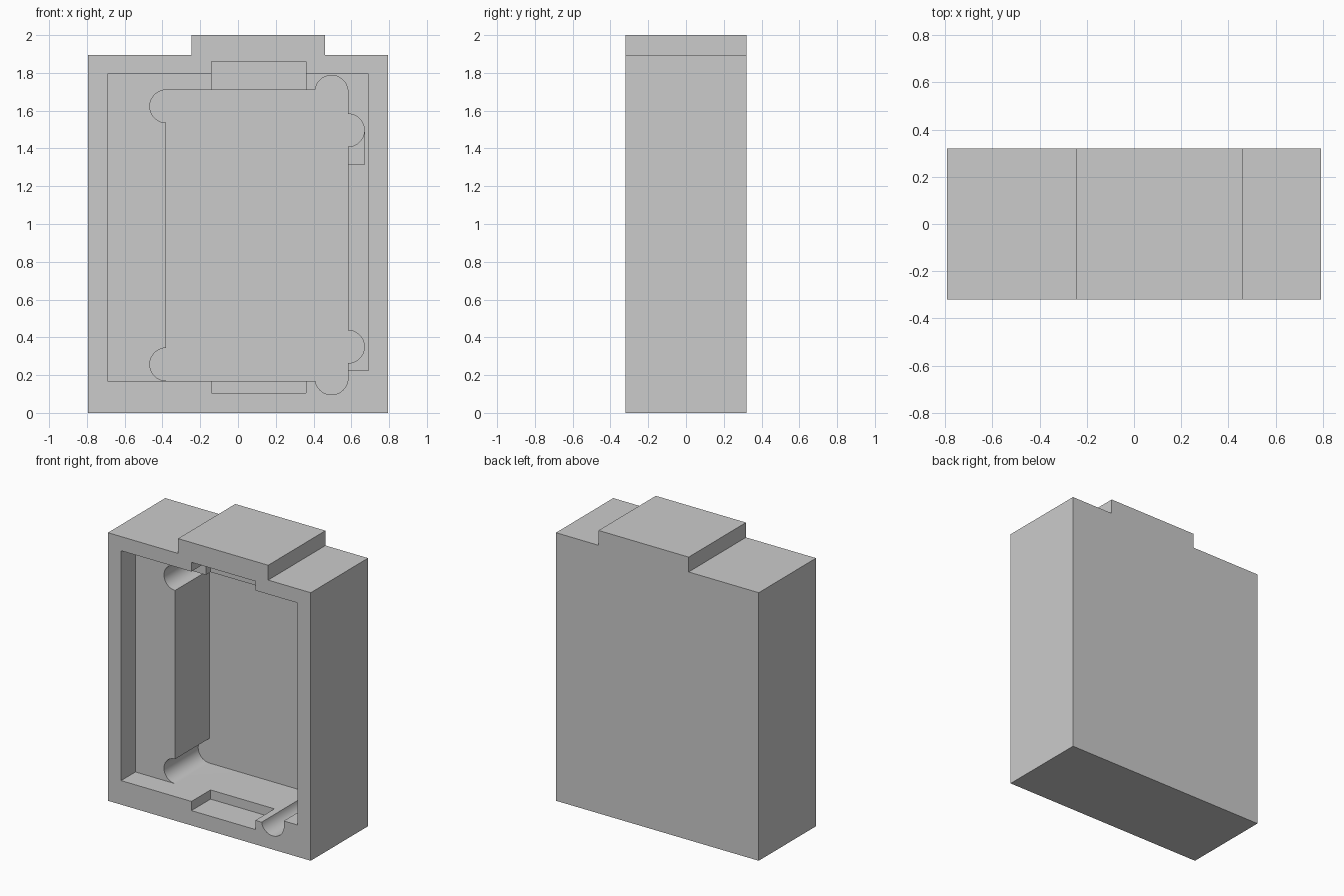
import bpy, bmesh, math

if "Cube" in bpy.data.objects:
    bpy.data.objects.remove(bpy.data.objects["Cube"])


def arc(cx, cz, r, start, end, n=20):
    """Points along a circular arc, angles in degrees."""
    return [(cx + r * math.cos(math.radians(start + (end - start) * i / n)),
             cz + r * math.sin(math.radians(start + (end - start) * i / n)))
            for i in range(n + 1)]


def rect(x0, x1, z0, z1):
    return [(x0, z0), (x1, z0), (x1, z1), (x0, z1)]


def prism(name, profile, y0, y1):
    """Extrude an x-z outline from y0 to y1."""
    bm = bmesh.new()
    front = bm.faces.new([bm.verts.new((x, y0, z)) for x, z in profile])
    ext = bmesh.ops.extrude_face_region(bm, geom=[front])
    for v in ext["geom"]:
        if isinstance(v, bmesh.types.BMVert):
            v.co.y = y1
    bmesh.ops.remove_doubles(bm, verts=bm.verts, dist=1e-5)
    bmesh.ops.recalc_face_normals(bm, faces=bm.faces)
    mesh = bpy.data.meshes.new(name)
    bm.to_mesh(mesh)
    bm.free()
    ob = bpy.data.objects.new(name, mesh)
    bpy.context.collection.objects.link(ob)
    return ob


# Solid case with raised block on top
case = prism("case", [(-.793, 0), (.793, 0), (.793, 1.895), (.46, 1.895), (.46, 2),
                      (-.245, 2), (-.245, 1.895), (-.793, 1.895)], -.32, .32)

# Deep pocket with round corner reliefs
R = .087
pocket = (arc(.495, .183, R, 188.6, 360) + arc(.582, .35, R, -90, 90)
          + arc(.582, 1.496, R, -90, 90) + arc(.495, 1.70, R, 0, 173.4)
          + arc(-.38, 1.623, R, 90, 270) + arc(-.38, .257, R, 90, 270))

# Shallow lid recess, stepped at the lower right
recess = [(-.69, .17), (.582, .17), (.582, .225), (.69, .225), (.69, 1.795), (-.69, 1.795)]

cutters = [
    prism("recess_cutter", recess, -.4, -.16),
    prism("pocket_cutter", pocket, -.4, .222),
    prism("clip_notch_cutter", rect(-.14, .36, .105, 1.86), -.4, -.107),
    prism("side_slot_cutter", rect(.5, .67, 1.315, 1.496), -.4, -.06),
]

# Carve the case
bpy.context.view_layer.objects.active = case
case.select_set(True)
for c in cutters:
    c.hide_render = True
    mod = case.modifiers.new(c.name, 'BOOLEAN')
    mod.operation = 'DIFFERENCE'
    mod.solver = 'EXACT'
    mod.object = c
    bpy.ops.object.modifier_apply(modifier=mod.name)
for c in cutters:
    bpy.data.objects.remove(c, do_unlink=True)

bpy.ops.object.shade_smooth_by_angle(angle=math.radians(30))
